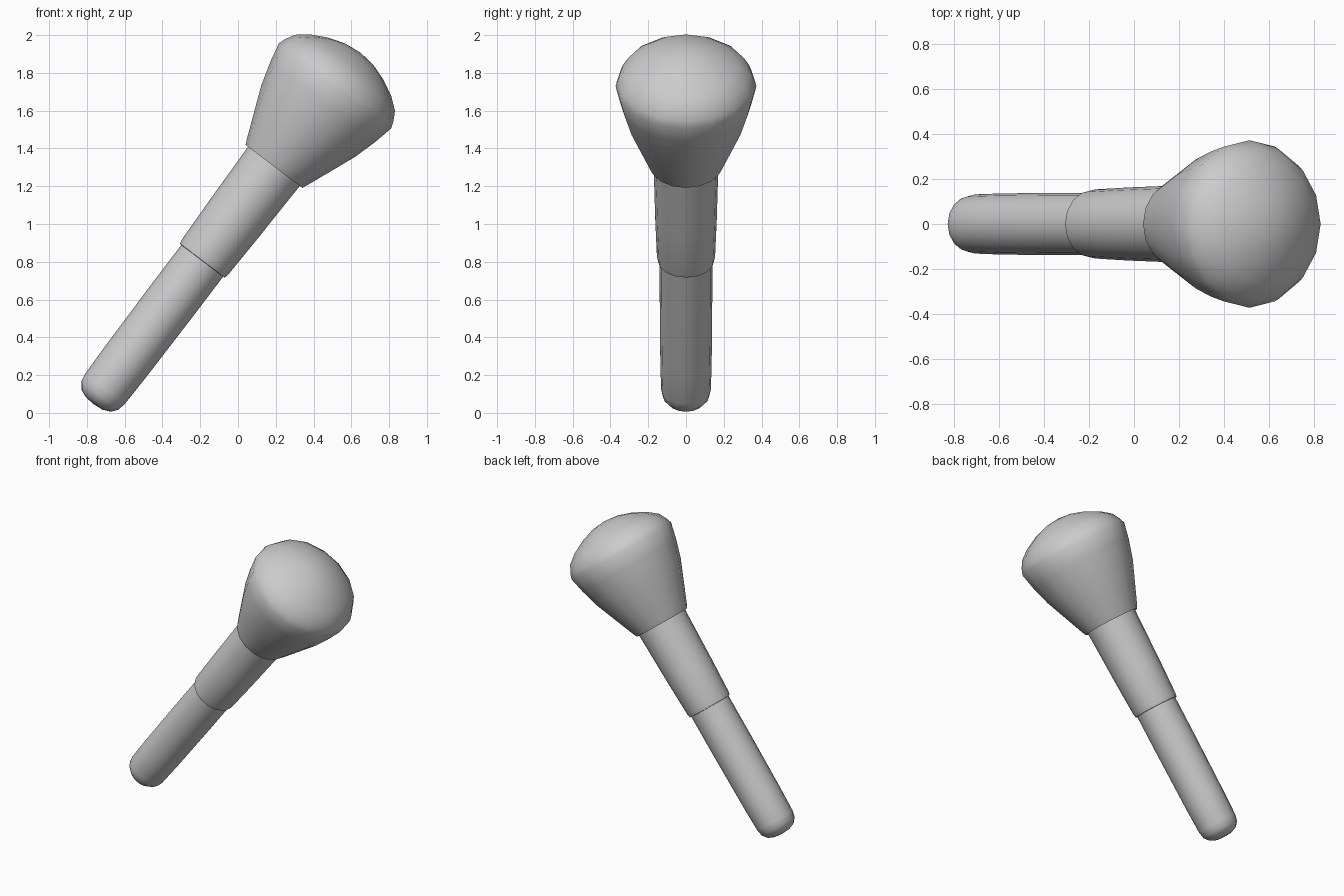
import bpy, bmesh, math
from mathutils import Matrix

if "Cube" in bpy.data.objects:
    bpy.data.objects.remove(bpy.data.objects["Cube"])

TILT = math.radians(90 - 52.8)
PLACE = Matrix.Translation((0.19, 0, 1.305)) @ Matrix.Rotation(TILT, 4, 'Y')


def lathe(name, profile, sides=16):
    """Revolve (radius, distance along axis) pairs around the tilted brush axis."""
    bm = bmesh.new()
    rings = []
    for r, s in profile:
        if r == 0:
            rings.append([bm.verts.new((0, 0, s))])
        else:
            rings.append([bm.verts.new((r * math.cos(math.tau * i / sides),
                                        r * math.sin(math.tau * i / sides), s))
                          for i in range(sides)])
    for a, b in zip(rings, rings[1:]):
        for i in range(sides):
            j = (i + 1) % sides
            loop = [a[i % len(a)], a[j % len(a)], b[j % len(b)], b[i % len(b)]]
            bm.faces.new(list(dict.fromkeys(loop)))
    bmesh.ops.recalc_face_normals(bm, faces=bm.faces)
    bm.transform(PLACE)
    mesh = bpy.data.meshes.new(name)
    bm.to_mesh(mesh)
    bm.free()
    obj = bpy.data.objects.new(name, mesh)
    bpy.context.collection.objects.link(obj)
    bpy.ops.object.select_all(action='DESELECT')
    obj.select_set(True)
    bpy.context.view_layer.objects.active = obj
    bpy.ops.object.shade_smooth_by_angle(angle=math.radians(50))
    return obj


# Rounded grip, slightly thicker toward the ferrule
lathe("handle", [(0, -1.58), (0.055, -1.575), (0.097, -1.557), (0.123, -1.525),
                 (0.132, -1.48), (0.136, -1.3), (0.139, -0.9), (0.139, -0.6)])

# Flared sleeve joining handle and bristles
lathe("ferrule", [(0.136, -0.628), (0.149, -0.626), (0.154, -0.60),
                  (0.163, -0.35), (0.169, -0.1), (0.173, 0.03)])

# Bristle head: flared sides with a domed top
lathe("bristles", [(0.168, 0.004), (0.188, 0.0), (0.202, 0.03), (0.255, 0.16),
                   (0.312, 0.30), (0.350, 0.43), (0.373, 0.535), (0.360, 0.572),
                   (0.333, 0.622), (0.270, 0.672), (0.185, 0.716),
                   (0.095, 0.746), (0, 0.757)])
